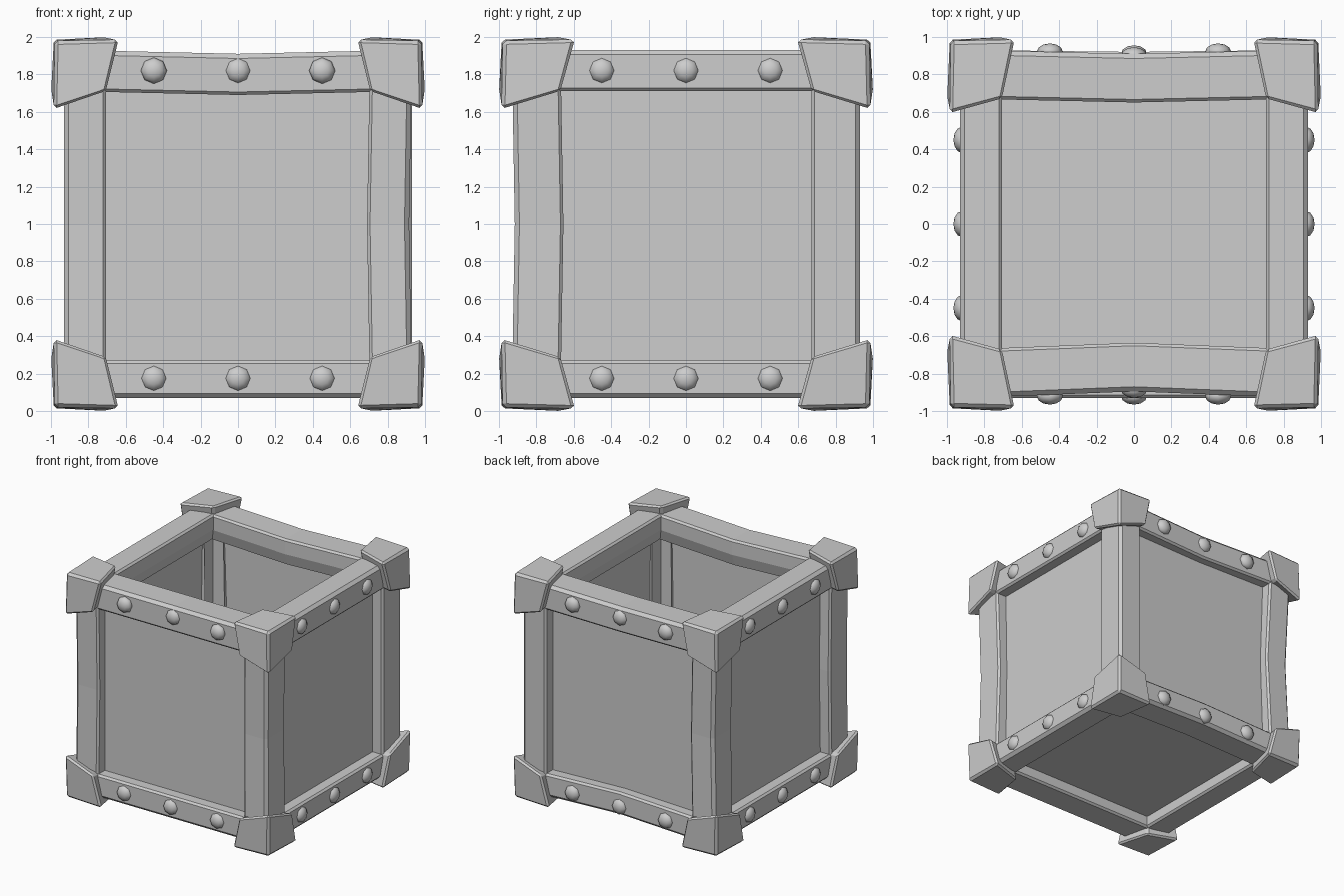
import bpy, bmesh
from itertools import product
from mathutils import Vector

cube = bpy.data.objects.get("Cube")
if cube:
    bpy.data.objects.remove(cube)

COLOUR = (0.61, 0.61, 0.61, 1)
grey = bpy.data.materials.new("plain_grey")
grey.use_nodes = True
grey.diffuse_color = COLOUR
grey.node_tree.nodes["Principled BSDF"].inputs["Base Color"].default_value = COLOUR

MID = Vector((0, 0, 1))      # middle of the crate
OUT = 0.93                   # outer face of the frame
SKIRT = 0.8                  # depth to which the frame folds inwards
PANEL = 0.83                 # outer face of the walls
WALL = 0.02                  # wall thickness
INNER = (0.705, 0.67, 0.71)  # inner edge of the frame on each axis
CAP_END = (0.635, 0.59, 0.61)  # reach of the corner caps along each axis


def finish(name, bm):
    bmesh.ops.recalc_face_normals(bm, faces=bm.faces)
    mesh = bpy.data.meshes.new(name)
    bm.to_mesh(mesh)
    bm.free()
    mesh.materials.append(grey)
    obj = bpy.data.objects.new(name, mesh)
    bpy.context.collection.objects.link(obj)


def beam(name, axis, signs, bend):
    """Folded, chamfered bar along one axis, pushed by bend at its middle."""
    u, v = [i for i in range(3) if i != axis]
    a, b = INNER[u], INNER[v]
    if axis < 2 and signs[1] < 0:
        b += 0.02
    wide, thin = 0.025, 0.016
    profile = [(a, SKIRT), (a, OUT - thin), (a + thin, OUT), (OUT - wide, OUT),
               (OUT, OUT - wide), (OUT, b + thin), (OUT - thin, b), (SKIRT, b)]
    # The rails around the opening are closed on the inside
    if axis < 2 and signs[1] > 0:
        profile += [(a + 0.03, b - 0.01), profile[0]]
    bm = bmesh.new()
    rings = []
    for along in (-0.88, 0, 0.88):
        ring = []
        for p, q in profile:
            co = Vector(bend) if along == 0 else Vector()
            co[axis] += along
            co[u] += signs[0] * p
            co[v] += signs[1] * q
            ring.append(bm.verts.new(co + MID))
        rings.append(ring)
    for r, s in zip(rings, rings[1:]):
        for i in range(len(profile) - 1):
            bm.faces.new((r[i], r[i + 1], s[i + 1], s[i]))
    bmesh.ops.remove_doubles(bm, verts=bm.verts, dist=0.0001)
    finish(name, bm)


def slab(name, centre, size):
    bm = bmesh.new()
    bmesh.ops.create_cube(bm, size=1)
    for vert in bm.verts:
        vert.co = Vector([a * b for a, b in zip(vert.co, size)]) + Vector(centre) + MID
    finish(name, bm)


def corner_cap(name, signs):
    """Bevelled cube warped into a flared block around a corner of the frame."""
    bm = bmesh.new()
    bmesh.ops.create_cube(bm, size=1)
    bmesh.ops.bevel(bm, geom=bm.edges[:], offset=0.055, segments=1, affect='EDGES')
    highs = (0, 1.0, 0.985, 0.98)
    inner = Vector(INNER)
    lows = (inner + Vector((0.03, 0.03, 0.03)), inner, CAP_END, inner)
    for vert in bm.verts:
        # Blend the eight warped cube corners
        warped = Vector()
        for bits in product((0, 1), repeat=3):
            weight = 1
            for bit, c in zip(bits, vert.co):
                weight *= 0.5 + c if bit else 0.5 - c
            n = sum(bits)
            warped += weight * Vector([highs[n] if bit else low
                                       for bit, low in zip(bits, lows[n])])
        vert.co = Vector([s * c for s, c in zip(signs, warped)]) + MID
    finish(name, bm)


def rivet(name, centre, axis):
    """Low dome with eight sides, facing along the axis."""
    bm = bmesh.new()
    bmesh.ops.create_uvsphere(bm, u_segments=8, v_segments=6, radius=0.07)
    for vert in bm.verts:
        x, y, z = vert.co
        flat = z * 0.65
        vert.co = Vector((flat, x, y) if axis == 0 else (x, flat, y)) + Vector(centre) + MID
    for face in bm.faces:
        face.smooth = True
    finish(name, bm)


def label(axis, signs):
    words = (("right", "left"), ("front", "back"), ("bottom", "top"))
    others = [i for i in range(3) if i != axis]
    return "_".join(words[i][s > 0] for i, s in zip(others, signs))


# Frame bars, some slightly warped
bends = {
    (0, -1, 1): (0, 0.035, -0.02), (0, 1, 1): (0, -0.02, -0.02),
    (0, 1, -1): (0, -0.01, 0.03),
    (2, 1, -1): (-0.015, 0.015, 0), (2, -1, -1): (0, 0.015, 0),
    (2, -1, 1): (0.03, -0.02, 0),
}
for axis, s, t in product(range(3), (-1, 1), (-1, 1)):
    kind = "post" if axis == 2 else "rail"
    bend = bends.get((axis, s, t), (0, 0, 0))
    beam(f"{label(axis, (s, t))}_{kind}", axis, (s, t), bend)
    # Rivets on the outer face of each rail
    if axis < 2:
        height = 0.82 if t > 0 else -0.825
        for n, along in enumerate((-0.45, 0, 0.45)):
            spot = Vector((along, s * 0.92, height))
            if axis == 1:
                spot = Vector((s * 0.92, along, height))
            if n == 1:
                spot.y += bend[1]
            rivet(f"{label(axis, (s, t))}_rivet_{n + 1}", spot, 1 - axis)

# Thin wall panels and floor, leaving the top open
middle = PANEL - WALL / 2
inside = 2 * (PANEL - WALL)
tall = PANEL + 0.72
low = (0.72 - PANEL) / 2
for s, side, face in ((-1, "right", "front"), (1, "left", "back")):
    slab(f"{side}_panel", (s * middle, 0, low), (WALL, inside, tall))
    slab(f"{face}_panel", (0, s * middle, low), (2 * PANEL, WALL, tall))
slab("floor_panel", (0, 0, -middle), (inside, inside, WALL))

# Corner caps
for signs in product((-1, 1), repeat=3):
    depth = "top" if signs[2] > 0 else "bottom"
    corner_cap(f"{depth}_{label(2, signs[:2])}_cap", signs)
